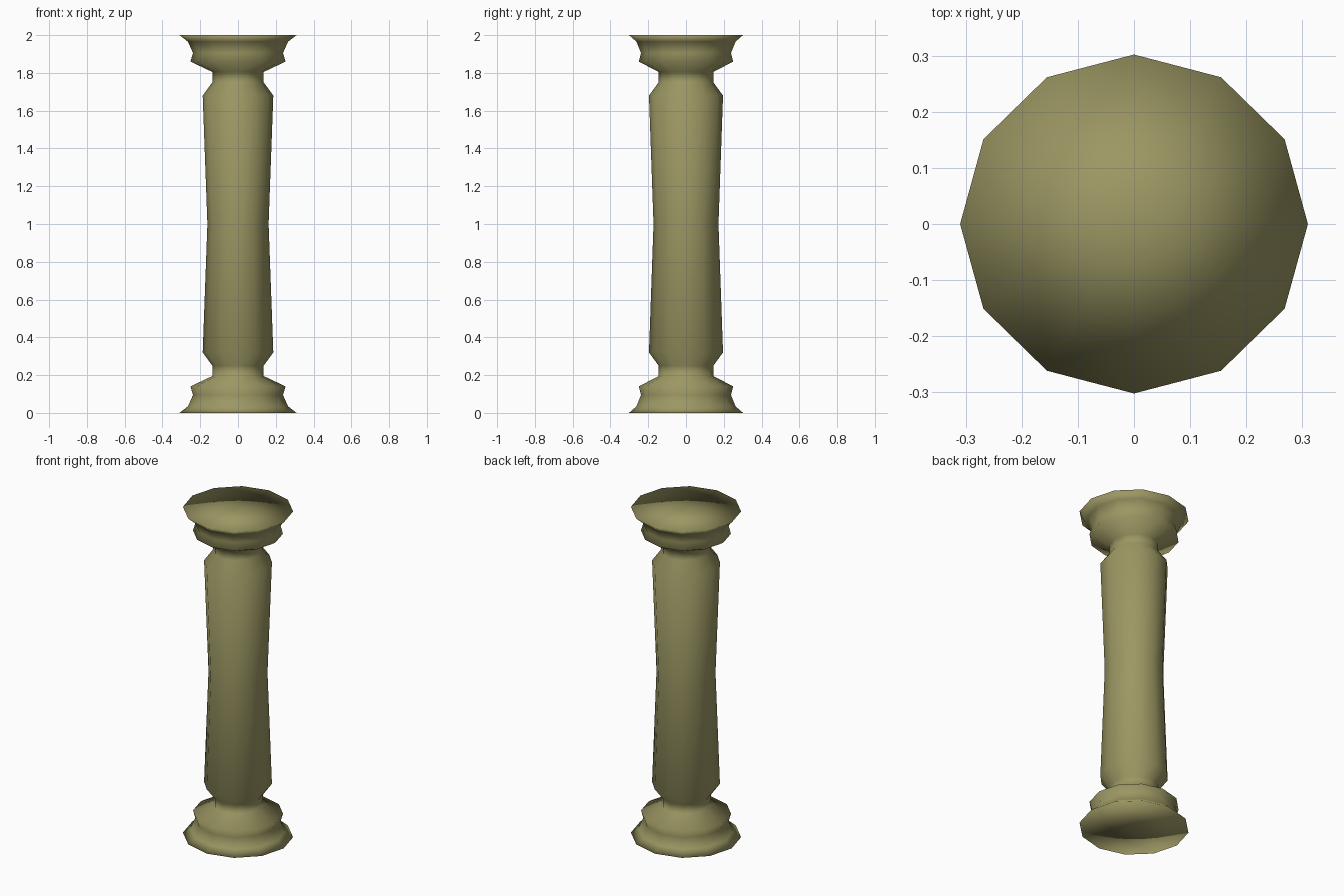
import bpy
import bmesh
from math import cos, sin, tau

cube = bpy.data.objects.get("Cube")
if cube:
    bpy.data.objects.remove(cube)

SIDES = 12

# Lower half of the profile: x radius, y radius, height
half = [
    (0.31, 0.302, 0.0),      # foot rim
    (0.265, 0.262, 0.035),   # flare
    (0.238, 0.238, 0.095),   # groove
    (0.252, 0.25, 0.14),     # collar
    (0.136, 0.145, 0.195),   # neck bottom
    (0.136, 0.145, 0.25),    # neck top
    (0.187, 0.196, 0.32),    # shaft end
]
waist = (0.162, 0.172, 1.0)
profile = half + [waist] + [(rx, ry, 2 - z) for rx, ry, z in reversed(half)]

stone = bpy.data.materials.new("olive stone")
stone.use_nodes = True
colour = (0.33, 0.31, 0.125, 1)
stone.diffuse_color = colour
bsdf = stone.node_tree.nodes["Principled BSDF"]
bsdf.inputs["Base Color"].default_value = colour
bsdf.inputs["Roughness"].default_value = 0.8

# Column body: stacked rings joined by quads
bm = bmesh.new()
rings = []
for rx, ry, z in profile:
    angles = [tau * i / SIDES for i in range(SIDES)]
    rings.append([bm.verts.new((rx * cos(a), ry * sin(a), z)) for a in angles])

for low, high in zip(rings, rings[1:]):
    for i in range(SIDES):
        j = (i + 1) % SIDES
        bm.faces.new((low[i], low[j], high[j], high[i]))

# Flat end caps, fanned from a centre point
for ring in (rings[0], rings[-1]):
    centre = bm.verts.new((0, 0, ring[0].co.z))
    for i in range(SIDES):
        bm.faces.new((ring[i], ring[(i + 1) % SIDES], centre))

bmesh.ops.recalc_face_normals(bm, faces=bm.faces)
for face in bm.faces:
    face.smooth = True

mesh = bpy.data.meshes.new("column")
bm.to_mesh(mesh)
bm.free()
mesh.materials.append(stone)
column = bpy.data.objects.new("column", mesh)
bpy.context.collection.objects.link(column)
